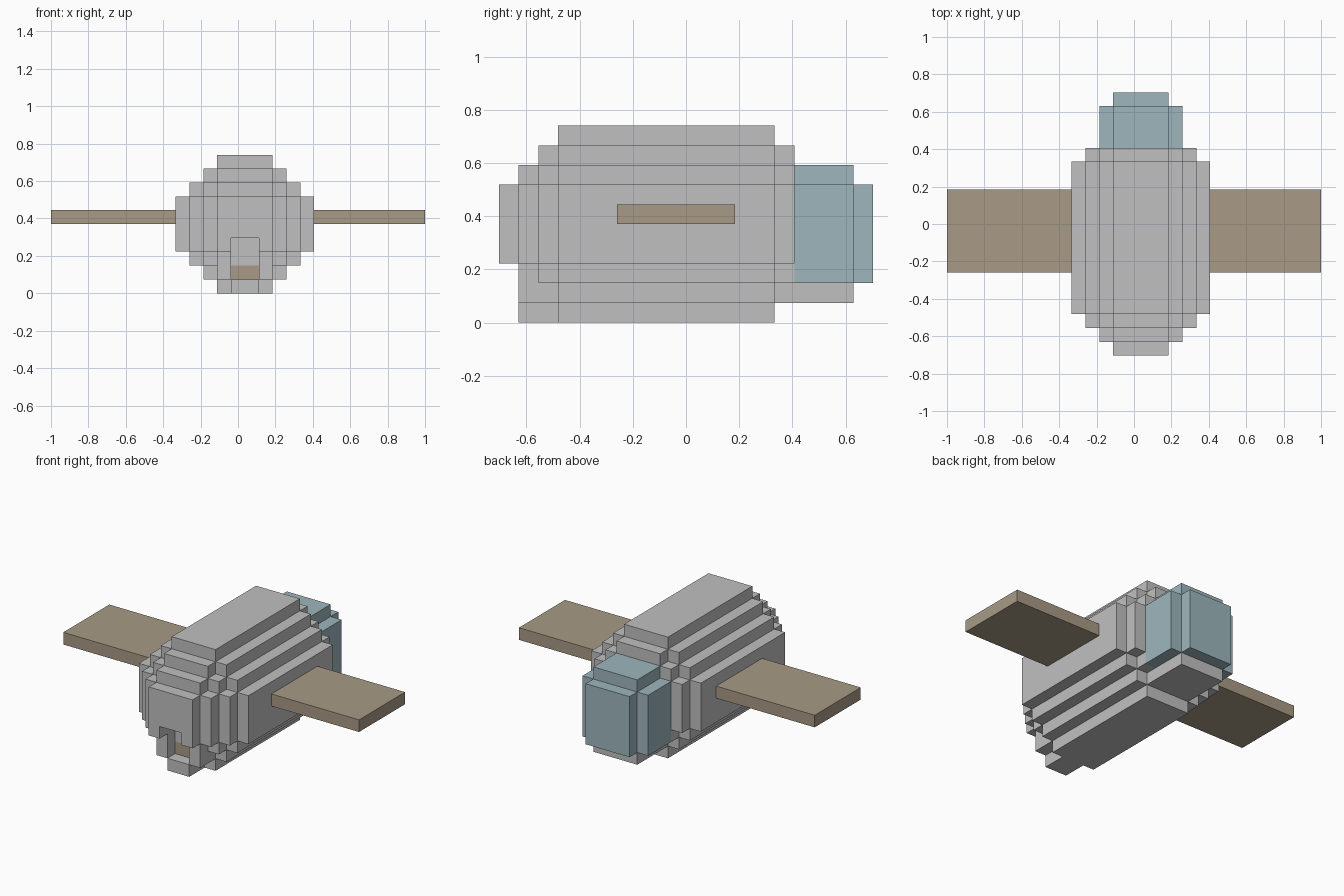
import bpy
import bmesh
from mathutils import Vector
from itertools import product

cube = bpy.data.objects.get("Cube")
if cube:
    bpy.data.objects.remove(cube, do_unlink=True)

UNIT = 2 / 27  # edge length of one block


def material(name, color):
    mat = bpy.data.materials.new(name)
    mat.use_nodes = True
    rgba = (*color, 1)
    mat.diffuse_color = rgba
    mat.node_tree.nodes["Principled BSDF"].inputs["Base Color"].default_value = rgba
    return mat


def box(x, y, z):
    """Blocks in inclusive index ranges."""
    return set(product(*(range(a, b + 1) for a, b in (x, y, z))))


def build(name, blocks, occupied, mat):
    """Outer skin of a set of blocks, with coplanar faces merged."""
    bm = bmesh.new()
    verts = {}
    for block in blocks:
        for axis, side in product(range(3), (0, 1)):
            near = list(block)
            near[axis] += 1 if side else -1
            if tuple(near) in occupied:
                continue
            u, v = (axis + 1) % 3, (axis + 2) % 3
            ring = []
            for du, dv in ((0, 0), (1, 0), (1, 1), (0, 1)):
                p = list(block)
                p[axis] += side
                p[u] += du
                p[v] += dv
                key = tuple(p)
                if key not in verts:
                    verts[key] = bm.verts.new((Vector(key) - Vector((0.5, 0.5, 0))) * UNIT)
                ring.append(verts[key])
            bm.faces.new(ring if side else ring[::-1])
    bmesh.ops.dissolve_limit(bm, angle_limit=0.01, verts=bm.verts[:], edges=bm.edges[:])
    mesh = bpy.data.meshes.new(name)
    bm.to_mesh(mesh)
    bm.free()
    mesh.materials.append(mat)
    obj = bpy.data.objects.new(name, mesh)
    bpy.context.collection.objects.link(obj)


grey = material("hull_grey", (0.527, 0.527, 0.527))
tan = material("wing_tan", (0.392, 0.328, 0.238))
blue = material("glass_blue", (0.337, 0.468, 0.515))

# Stepped rounded hull: each step out on one axis costs a step on the others
hull = set()
for i, j, k in product(range(4), repeat=3):
    if i + j + k == 3:
        hull |= box((-1 - i, 2 + i), (-6 - k, 4 + min(k, 1)), (3 - j, 6 + j))

# Front opening with side walls, lower lip and a coloured back panel
hull |= box((-1, 2), (-8, -8), (1, 2))
hull -= box((0, 1), (-9, -8), (1, 3))
hull |= box((0, 1), (-8, -7), (0, 0))
panel = box((0, 1), (-7, -7), (1, 1))
hull -= panel

# Ledge under the glass end
hull |= box((-1, 2), (6, 8), (1, 1))

# Glass end
glass = (box((-2, 3), (6, 8), (2, 6))
         | box((-1, 2), (6, 8), (2, 7))
         | box((-1, 2), (9, 9), (2, 6)))

# Flat wings
left_wing = box((6, 13), (-3, 2), (5, 5))
right_wing = box((-13, -5), (-3, 2), (5, 5))

parts = (("hull", hull, grey), ("opening_panel", panel, tan),
         ("glass_end", glass, blue), ("left_wing", left_wing, tan),
         ("right_wing", right_wing, tan))
occupied = set().union(*(blocks for _, blocks, _ in parts))
for name, blocks, mat in parts:
    build(name, blocks, occupied, mat)
